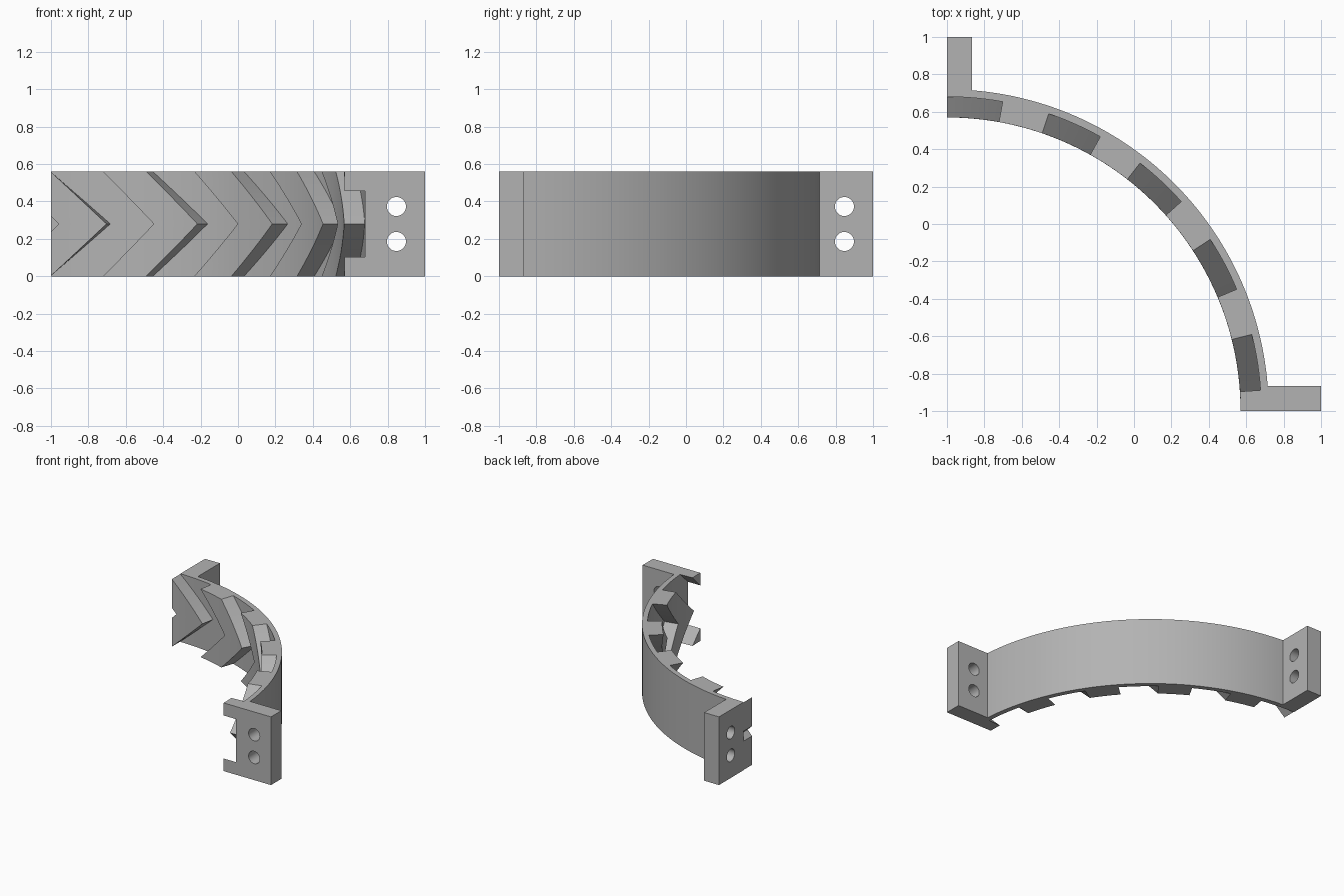
import bpy, bmesh
from math import radians, cos, sin, asin, pi

cube = bpy.data.objects.get("Cube")
if cube:
    bpy.data.objects.remove(cube, do_unlink=True)

HEIGHT = 0.56
R_LUG, R_FLOOR, R_OUT = 1.57, 1.68, 1.72    # radii about the corner (-1, -1)
FLANGE = 0.135                              # flange thickness
LUG_PITCH = 19.0                            # degrees between lugs

gray = bpy.data.materials.new("plain gray")
gray.use_nodes = True
GRAY = (0.45, 0.45, 0.45, 1)
gray.diffuse_color = GRAY
gray.node_tree.nodes["Principled BSDF"].inputs["Base Color"].default_value = GRAY


def polar(r, a):
    return (r * cos(a) - 1, r * sin(a) - 1)


def arc(r, a0, a1, n):
    return [polar(r, a0 + (a1 - a0) * i / n) for i in range(n + 1)]


def finish(bm, name):
    bmesh.ops.recalc_face_normals(bm, faces=bm.faces)
    mesh = bpy.data.meshes.new(name)
    bm.to_mesh(mesh)
    bm.free()
    mesh.materials.append(gray)
    obj = bpy.data.objects.new(name, mesh)
    bpy.context.collection.objects.link(obj)
    return obj


def smooth(obj):
    bpy.ops.object.select_all(action='DESELECT')
    obj.select_set(True)
    bpy.context.view_layer.objects.active = obj
    bpy.ops.object.shade_smooth_by_angle(angle=radians(30))


def loft(bm, loops):
    """Skin a stack of matching closed loops and cap both ends."""
    rings = [[bm.verts.new(p) for p in loop] for loop in loops]
    n = len(rings[0])
    for lo, hi in zip(rings, rings[1:]):
        for i in range(n):
            j = (i + 1) % n
            bm.faces.new((lo[i], lo[j], hi[j], hi[i]))
    bm.faces.new(rings[0])
    bm.faces.new(rings[-1])


# Quarter-ring band with a bolting flange at each end
trim = asin(FLANGE / R_OUT)
profile = arc(R_FLOOR, 0, pi / 2, 64)
profile += [(-1, 1), (FLANGE - 1, 1)]
profile += arc(R_OUT, pi / 2 - trim, trim, 64)
profile += [(1, FLANGE - 1), (1, -1)]
bm = bmesh.new()
loft(bm, [[(x, y, z) for x, y in profile] for z in (0, HEIGHT)])
band = finish(bm, "curved_band_with_flanges")

# Two bolt holes through each flange
for axis in ("x", "y"):
    for z in (0.186, 0.373):
        mid = FLANGE / 2 - 1
        loc, rot = ((mid, 0.847, z), (0, pi / 2, 0)) if axis == "x" else ((0.847, mid, z), (pi / 2, 0, 0))
        bpy.ops.mesh.primitive_cylinder_add(vertices=32, radius=0.051, depth=0.3, location=loc, rotation=rot)
        cutter = bpy.context.object
        cutter.name = "hole_cutter_" + axis
        cutter.hide_render = True
        cut = band.modifiers.new("bolt hole", 'BOOLEAN')
        cut.operation = 'DIFFERENCE'
        cut.solver = 'EXACT'
        cut.object = cutter
        bpy.context.view_layer.objects.active = band
        bpy.ops.object.modifier_apply(modifier=cut.name)
        bpy.data.objects.remove(cutter, do_unlink=True)
smooth(band)

# Chevron tread lugs on the inner side, trimmed flush at the band ends
ROWS = 16
for k in range(6):
    loops = []
    for row in range(ROWS + 1):
        z = HEIGHT * row / ROWS
        t = 1 - abs(2 * row / ROWS - 1)         # 0 at the rims, 1 at the ridge
        trail = radians(98.8 - LUG_PITCH * k - 10.3 * t)
        lead = radians(90.1 - LUG_PITCH * k - 11.0 * t)
        loop = arc(R_LUG, trail, lead, 6) + arc(R_FLOOR + 0.004, lead, trail, 6)
        loops.append([(x, y, z) for x, y in loop])
    bm = bmesh.new()
    loft(bm, loops)
    for normal in ((-1, 0, 0), (0, -1, 0)):
        geom = bm.verts[:] + bm.edges[:] + bm.faces[:]
        bmesh.ops.bisect_plane(bm, geom=geom, plane_co=(-1, -1, 0), plane_no=normal, clear_outer=True)
        rim = [e for e in bm.edges if e.is_boundary]
        if rim:
            bmesh.ops.holes_fill(bm, edges=rim, sides=0)
    smooth(finish(bm, "chevron_lug_%d" % (k + 1)))
